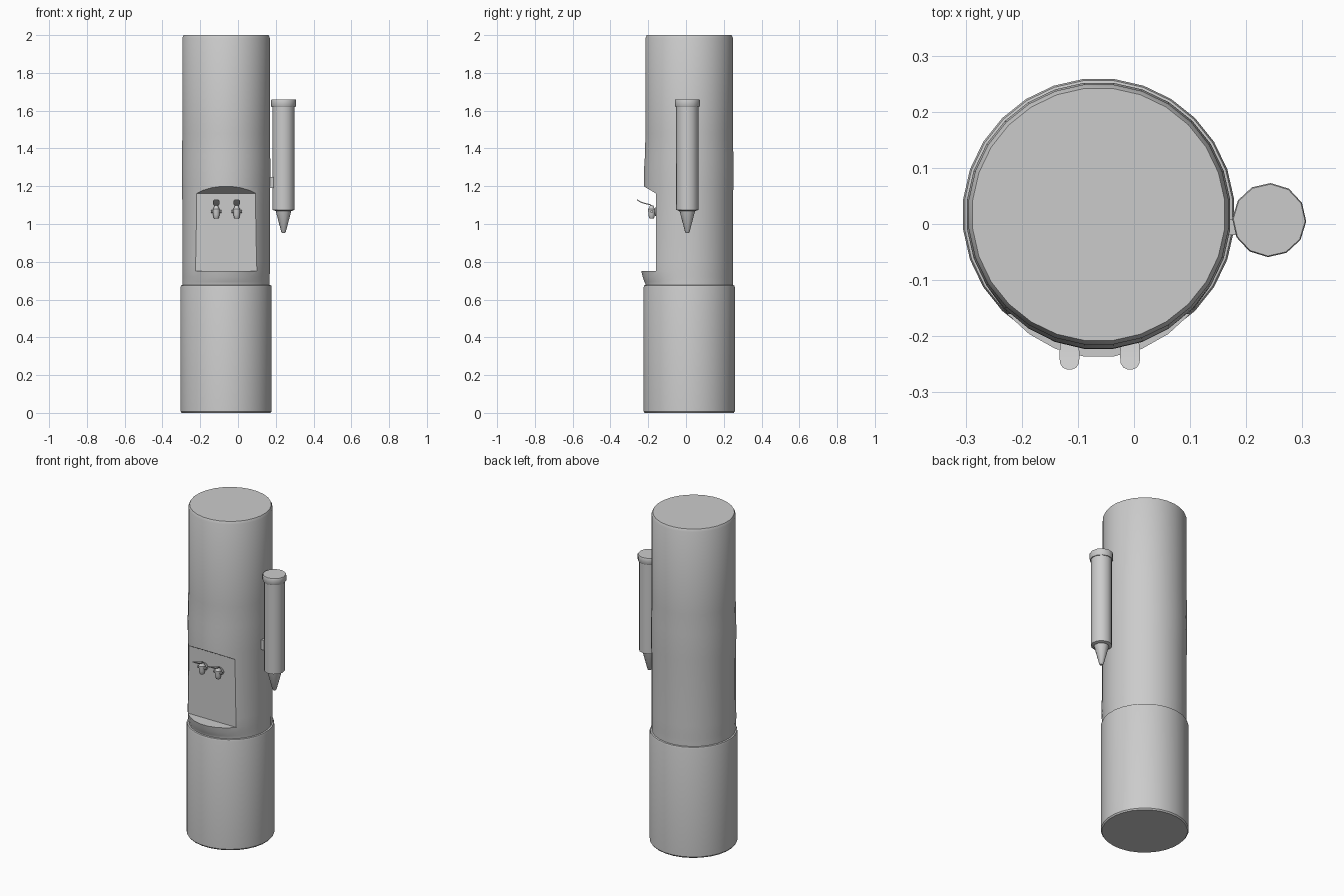
import bpy, bmesh, math
from mathutils import Matrix

if "Cube" in bpy.data.objects:
    bpy.data.objects.remove(bpy.data.objects["Cube"])

CX, CY = -0.063, 0.017   # axis of the column


def make(name, bm, smooth=35):
    bmesh.ops.recalc_face_normals(bm, faces=bm.faces)
    me = bpy.data.meshes.new(name)
    bm.to_mesh(me)
    bm.free()
    ob = bpy.data.objects.new(name, me)
    bpy.context.collection.objects.link(ob)
    if smooth:
        smooth_angle(ob, smooth)
    return ob


def smooth_angle(ob, deg):
    bpy.ops.object.select_all(action='DESELECT')
    ob.select_set(True)
    bpy.context.view_layer.objects.active = ob
    bpy.ops.object.shade_smooth_by_angle(angle=math.radians(deg))


def bridge(bm, rings):
    """Skin a list of vertex loops and cap both ends."""
    n = len(rings[0])
    for a, b in zip(rings, rings[1:]):
        for i in range(n):
            j = (i + 1) % n
            bm.faces.new((a[i], a[j], b[j], b[i]))
    bm.faces.new(rings[0][::-1])
    bm.faces.new(rings[-1])


def lathe(name, profile, loc, sides, turn=0.0, rot=None, smooth=35):
    """Profile rows: z, radius, optional push towards the front."""
    bm = bmesh.new()
    rings = []
    for row in profile:
        z, r = row[:2]
        push = row[2] if len(row) > 2 else 0
        ring = []
        for i in range(sides):
            a = turn + math.tau * (i + 0.5) / sides
            x, y = math.cos(a), math.sin(a)
            f = max(0, -y) ** 2
            ring.append(bm.verts.new((x * r, y * r - f * push, z)))
        rings.append(ring)
    bridge(bm, rings)
    if rot:
        bm.transform(rot)
    bm.transform(Matrix.Translation(loc))
    return make(name, bm, smooth)


# Pedestal
lathe("pedestal", [(0, .237), (.008, .243), (.665, .243), (.675, .240), (.678, .228)],
      (CX, CY, 0), 28)

# Upper column, bulging slightly around the serving niche
column = lathe("column", [
    (.66, .232), (.68, .232, 0), (.695, .232, .007), (.72, .232, .016), (.75, .233, .022),
    (.80, .233, .018), (1.10, .233, .009), (1.20, .235, .006), (1.30, .236, .004),
    (1.36, .235, .001), (1.48, .233), (1.985, .233), (2.0, .226)],
    (CX, CY, 0), 28, smooth=None)

# Niche cutter: flat back, flat tray, sloping ceiling
bm = bmesh.new()
side = [(-.16, .75), (-.16, 1.162), (-.30, 1.245), (-.30, .75)]
bridge(bm, [[bm.verts.new((x, y, z)) for y, z in side] for x in (-.4, .3)])
cutter = make("niche_cutter", bm, None)
cutter.hide_render = True
mod = column.modifiers.new("niche", 'BOOLEAN')
mod.operation, mod.object, mod.solver = 'DIFFERENCE', cutter, 'EXACT'
bpy.context.view_layer.objects.active = column
bpy.ops.object.modifier_apply(modifier="niche")
bpy.data.objects.remove(cutter)
smooth_angle(column, 25)

# Cup dispenser with cap, tube and tapered end
DX, DY = .241, .007
lathe("cup_tube", [(1.07, .046), (1.075, .059), (1.63, .059)], (DX, DY, 0), 12, -.3)
lathe("cup_cap", [(1.62, .063), (1.625, .066), (1.655, .066), (1.66, .064)], (DX, DY, 0), 12, -.3)
lathe("cup_cone", [(.953, .008), (.958, .012), (1.072, .042)], (DX, DY, 0), 12, -.3)
bm = bmesh.new()
bmesh.ops.create_cube(bm, size=1, matrix=Matrix.Translation((.177, -.006, 1.22))
                      @ Matrix.Diagonal((.03, .028, .06, 1)))
make("cup_bracket", bm, None)

# Two taps: spout, wall pipe, side hub and lever
lever_path = [(-.174, 1.093, .008), (-.19, 1.102, .011), (-.21, 1.107, .016),
              (-.232, 1.113, .018), (-.248, 1.121, .017), (-.256, 1.126, .012),
              (-.259, 1.128, .005)]
to_y = Matrix.Rotation(math.radians(90), 4, 'X')
to_x = Matrix.Rotation(math.radians(90), 4, 'Y')
for tag, x in (("left", -.115), ("right", -.007)):
    lathe(f"{tag}_spout", [(1.028, .011), (1.032, .014), (1.05, .018), (1.08, .019),
                           (1.086, .014), (1.098, .009)], (x, -.182, 0), 12)
    lathe(f"{tag}_pipe", [(-.003, .024), (.004, .024), (.005, .011), (.022, .011)],
          (x, -.16, 1.065), 12, rot=to_y)
    lathe(f"{tag}_hub", [(-.028, .008), (.028, .008)], (x, -.182, 1.066), 10, rot=to_x)
    bm = bmesh.new()
    bridge(bm, [[bm.verts.new(p) for p in ((x - w, y, z - .003), (x + w, y, z - .003),
                                           (x + w, y, z + .003), (x - w, y, z + .003))]
                for y, z, w in lever_path])
    make(f"{tag}_lever", bm)
